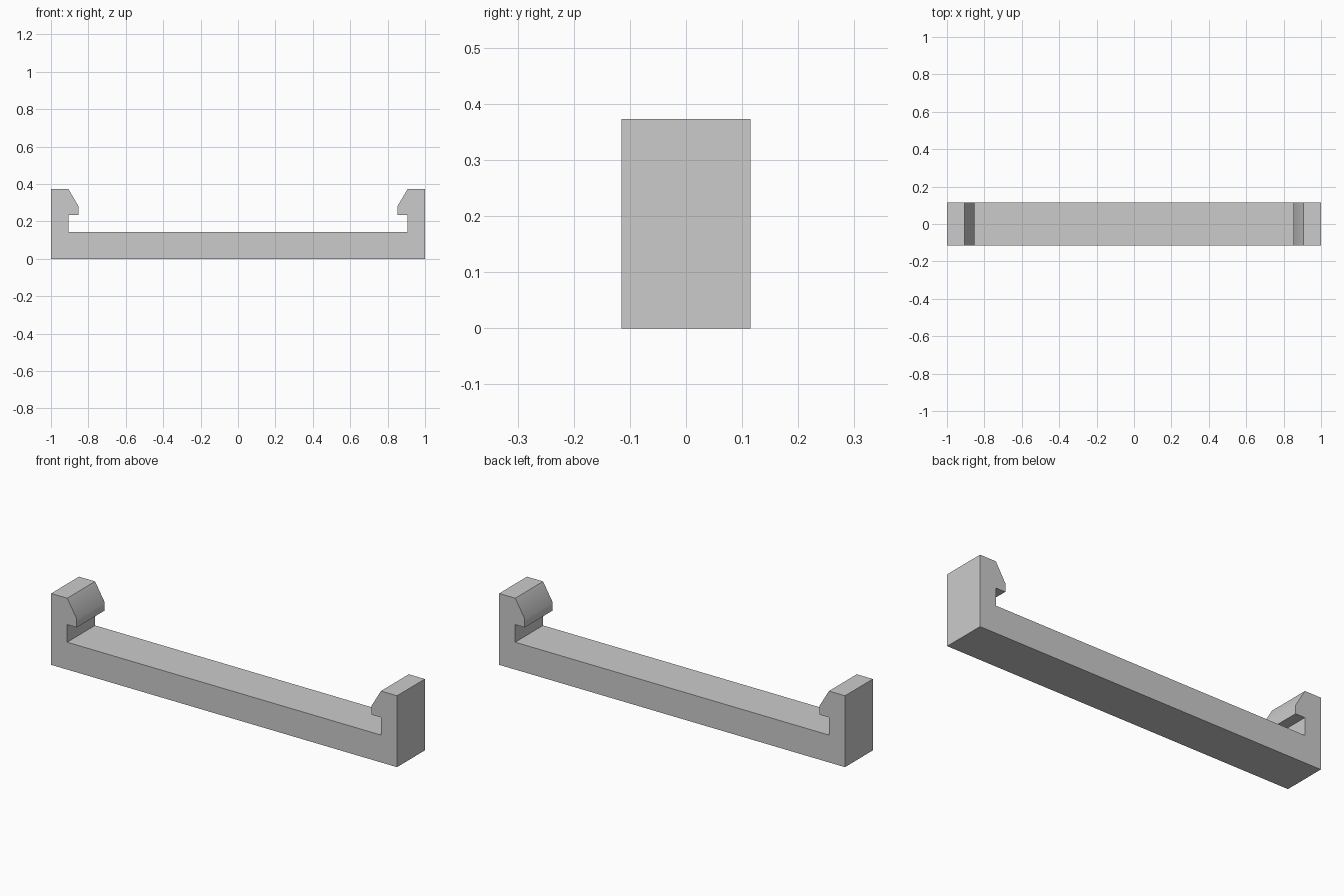
import bpy
import bmesh
import math

cube = bpy.data.objects.get("Cube")
if cube:
    bpy.data.objects.remove(cube, do_unlink=True)

HALF_DEPTH = 0.115

# Plain grey material
grey = bpy.data.materials.new("plain grey")
grey.use_nodes = True
colour = (0.6, 0.6, 0.6, 1)
grey.diffuse_color = colour
grey.node_tree.nodes["Principled BSDF"].inputs["Base Color"].default_value = colour

# Left half of the outline: base, outer wall, hooked lip, inner wall
half = [
    (1.0, 0.0),
    (1.0, 0.373),
    (0.907, 0.373),
    (0.852, 0.28),
    (0.852, 0.235),
    (0.907, 0.235),
    (0.907, 0.143),
]
outline = half + [(-x, z) for x, z in reversed(half)]

# Extrude the mirrored outline through the depth
bm = bmesh.new()
face = bm.faces.new([bm.verts.new((x, -HALF_DEPTH, z)) for x, z in outline])
ext = bmesh.ops.extrude_face_region(bm, geom=[face], use_keep_orig=True)
moved = [v for v in ext["geom"] if isinstance(v, bmesh.types.BMVert)]
bmesh.ops.translate(bm, verts=moved, vec=(0, 2 * HALF_DEPTH, 0))
bmesh.ops.recalc_face_normals(bm, faces=bm.faces)

mesh = bpy.data.meshes.new("clip_bracket")
bm.to_mesh(mesh)
bm.free()
mesh.materials.append(grey)

bracket = bpy.data.objects.new("clip_bracket", mesh)
bpy.context.collection.objects.link(bracket)

# Soft shading only across the shallow bend of each lip
bpy.ops.object.select_all(action="DESELECT")
bracket.select_set(True)
bpy.context.view_layer.objects.active = bracket
bpy.ops.object.shade_smooth_by_angle(angle=math.radians(32))
